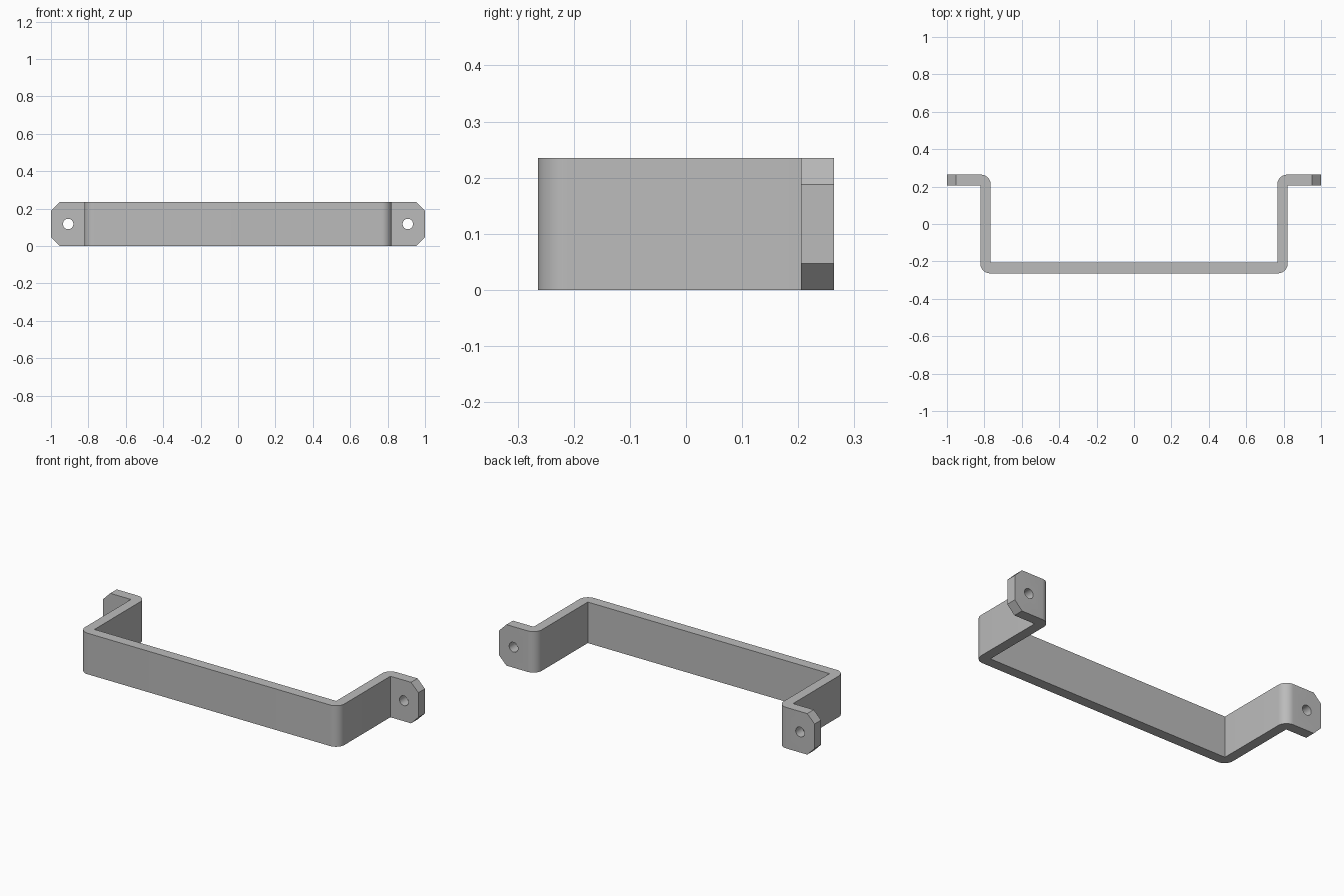
import bpy
import bmesh
import math

old = bpy.data.objects.get("Cube")
if old:
    bpy.data.objects.remove(old, do_unlink=True)

HEIGHT = 0.235
BACK, TAB_FRONT = 0.264, 0.205      # mounting tab faces in y
LEG_IN, LEG_OUT = 0.766, 0.822      # leg faces in x
ROUND, CHAMFER = 0.054, 0.047
HOLE_X, HOLE_R = 0.908, 0.028

grey = bpy.data.materials.new("satin grey metal")
grey.use_nodes = True
colour = (0.5, 0.5, 0.5, 1)
grey.diffuse_color = colour
grey.node_tree.nodes["Principled BSDF"].inputs["Base Color"].default_value = colour

# Bent strip: half outline from the inside centre to the outside centre, mirrored
inside = [(LEG_IN, -TAB_FRONT), (LEG_IN, BACK), (1, BACK)]
outside = [(1, TAB_FRONT), (LEG_OUT, TAB_FRONT), (LEG_OUT, -BACK)]
half = inside + outside
outline = half + [(-x, y) for x, y in reversed(half)]

bm = bmesh.new()
face = bm.faces.new([bm.verts.new((x, y, 0)) for x, y in outline])
top = bmesh.ops.extrude_face_region(bm, geom=[face])["geom"]
bmesh.ops.translate(bm, vec=(0, 0, HEIGHT),
                    verts=[v for v in top if isinstance(v, bmesh.types.BMVert)])
bmesh.ops.recalc_face_normals(bm, faces=bm.faces)


def near(v, x, y):
    return abs(abs(v.co.x) - x) < 1e-4 and abs(v.co.y - y) < 1e-4


# Round the outer side of each bend; the inner side stays sharp
bends = [e for e in bm.edges
         if any(all(near(v, x, y) for v in e.verts)
                for x, y in [(LEG_IN, BACK), (LEG_OUT, -BACK)])
         and abs(e.verts[0].co.z - e.verts[1].co.z) > 0.1]
bmesh.ops.bevel(bm, geom=bends, offset=ROUND, segments=10, profile=0.5,
                affect='EDGES')

# Chamfer the corners of the tab ends
tips = [e for e in bm.edges
        if all(abs(v.co.x) > 0.999 for v in e.verts)
        and abs(e.verts[0].co.y - e.verts[1].co.y) > 0.01]
bmesh.ops.bevel(bm, geom=tips, offset=CHAMFER, segments=1, affect='EDGES')

mesh = bpy.data.meshes.new("handle_bracket")
bm.to_mesh(mesh)
bm.free()
mesh.materials.append(grey)
handle = bpy.data.objects.new("handle_bracket", mesh)
bpy.context.collection.objects.link(handle)

# Screw holes through both tabs
cutters = []
for side in (-1, 1):
    bpy.ops.mesh.primitive_cylinder_add(
        vertices=32, radius=HOLE_R, depth=0.2, rotation=(math.pi / 2, 0, 0),
        location=(side * HOLE_X, (BACK + TAB_FRONT) / 2, HEIGHT / 2))
    cutter = bpy.context.object
    cutter.name = "screw_hole_cutter"
    cutter.hide_render = True
    cutter.data.materials.append(grey)
    mod = handle.modifiers.new("screw_hole", 'BOOLEAN')
    mod.operation, mod.solver, mod.object = 'DIFFERENCE', 'EXACT', cutter
    cutters.append(cutter)

# Bake the holes and remove the cutters
bpy.ops.object.select_all(action='DESELECT')
handle.select_set(True)
bpy.context.view_layer.objects.active = handle
for mod in list(handle.modifiers):
    bpy.ops.object.modifier_apply(modifier=mod.name)
for cutter in cutters:
    bpy.data.objects.remove(cutter, do_unlink=True)
bpy.ops.object.shade_smooth_by_angle(angle=math.radians(30))
